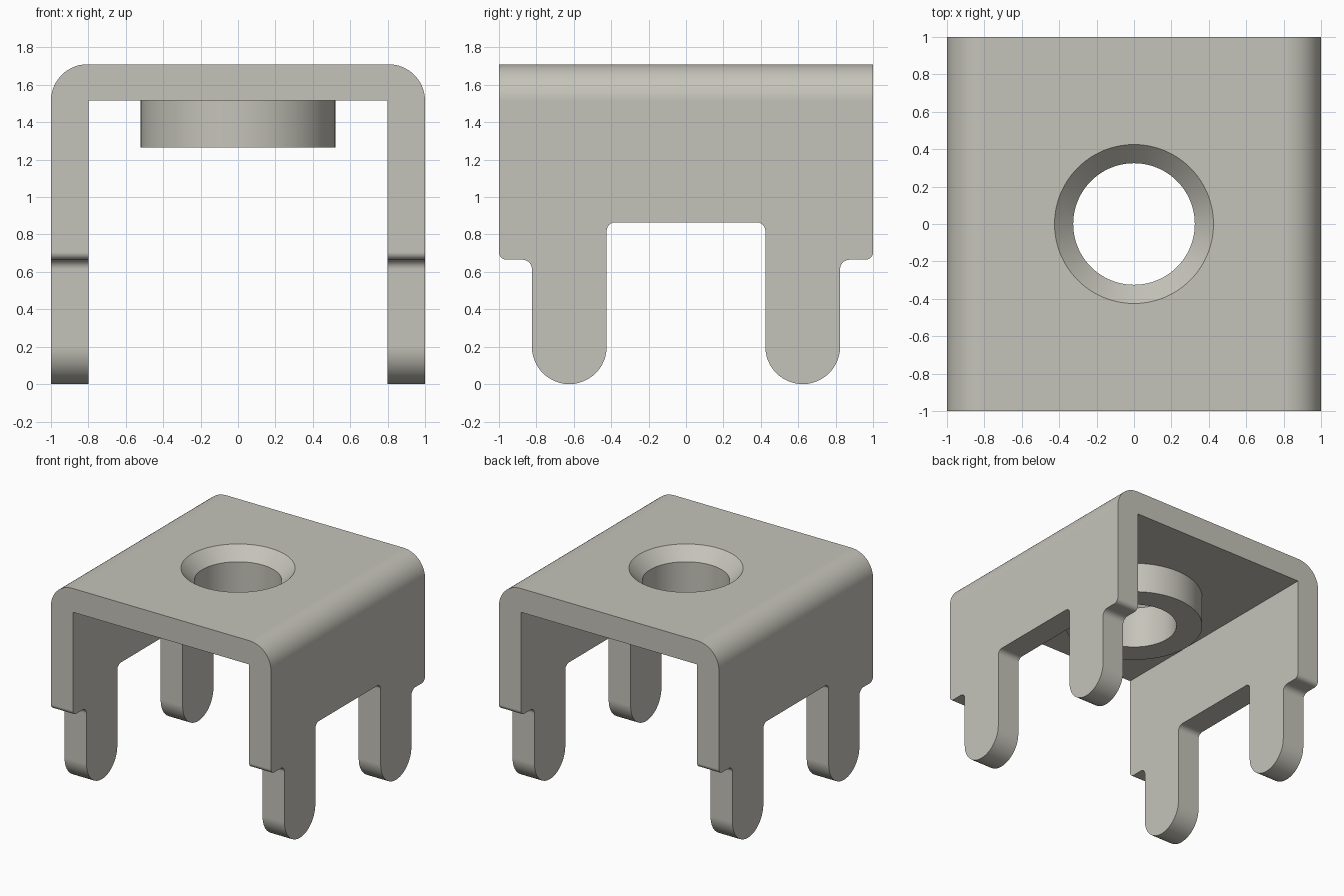
import bpy, bmesh, math
from mathutils import Vector

cube = bpy.data.objects.get("Cube")
if cube:
    bpy.data.objects.remove(cube, do_unlink=True)

# Single warm grey metal
metal = bpy.data.materials.new("warm_grey_metal")
metal.use_nodes = True
colour = (0.56, 0.55, 0.49, 1)
metal.diffuse_color = colour
metal.node_tree.nodes["Principled BSDF"].inputs["Base Color"].default_value = colour


def rounded(points, segments=12):
    """Closed 2D outline from (u, v, corner radius) points."""
    out = []
    for i, (u, v, r) in enumerate(points):
        p = Vector((u, v))
        if r == 0:
            out.append(p)
            continue
        a = (Vector(points[i - 1][:2]) - p).normalized()
        b = (Vector(points[(i + 1) % len(points)][:2]) - p).normalized()
        half = a.angle(b) / 2
        centre = p + (a + b).normalized() * r / math.sin(half)
        start = p + a * r / math.tan(half) - centre
        end = p + b * r / math.tan(half) - centre
        sweep = math.pi - 2 * half
        for k in range(segments + 1):
            t = k / segments
            out.append(centre + (start * math.sin((1 - t) * sweep)
                                 + end * math.sin(t * sweep)) / math.sin(sweep))
    return [p for i, p in enumerate(out) if (p - out[i - 1]).length > 1e-4]


def finish(name, bm):
    bmesh.ops.recalc_face_normals(bm, faces=bm.faces)
    mesh = bpy.data.meshes.new(name)
    bm.to_mesh(mesh)
    bm.free()
    mesh.materials.append(metal)
    obj = bpy.data.objects.new(name, mesh)
    bpy.context.collection.objects.link(obj)
    return obj


def prism(name, outline, place, direction):
    """Fill an outline and extrude it along a direction."""
    bm = bmesh.new()
    face = bm.faces.new([bm.verts.new(place(p)) for p in outline])
    new = bmesh.ops.extrude_face_region(bm, geom=[face])["geom"]
    bmesh.ops.translate(bm, vec=direction,
                        verts=[g for g in new if isinstance(g, bmesh.types.BMVert)])
    return finish(name, bm)


def lathe(name, profile, n=96):
    """Closed solid from stacked (radius, height) rings."""
    bm = bmesh.new()
    rings = [[bm.verts.new((r * math.cos(2 * math.pi * k / n),
                            r * math.sin(2 * math.pi * k / n), z)) for k in range(n)]
             for r, z in profile]
    for lo, hi in zip(rings, rings[1:]):
        for k in range(n):
            j = (k + 1) % n
            bm.faces.new((lo[k], lo[j], hi[j], hi[k]))
    bm.faces.new(rings[0])
    bm.faces.new(rings[-1])
    return finish(name, bm)


def mirrored(half):
    return half + [(-u, v, r) for u, v, r in reversed(half)]


# Bent sheet: U section with rounded outer bends
section = mirrored([(0.8, 1.515, 0), (0.8, -0.2, 0), (1, -0.2, 0), (1, 1.71, 0.195)])
bracket = prism("bracket", rounded(section, 16),
                lambda p: (p.x, -1.1, p.y), (0, 2.2, 0))

# Side outline: shoulders, round-ended legs and the gap between them
side = mirrored([(0.424, 0.865, 0.045), (0.424, 0, 0.2), (0.824, 0, 0.2),
                 (0.824, 0.665, 0.05), (1, 0.665, 0.04), (1, 1.9, 0)])
side_outline = prism("side_outline", rounded(side),
                     lambda p: (-1.2, p.x, p.y), (2.4, 0, 0))

# Collar under the top, and the countersunk through hole
collar = lathe("collar", [(0.522, 1.265), (0.522, 1.6)])
hole = lathe("hole", [(0.325, 1.1), (0.325, 1.61), (0.525, 1.81)])

helpers = [(side_outline, 'INTERSECT'), (collar, 'UNION'), (hole, 'DIFFERENCE')]
bpy.context.view_layer.objects.active = bracket
for helper, operation in helpers:
    mod = bracket.modifiers.new(helper.name, 'BOOLEAN')
    mod.operation = operation
    mod.solver = 'EXACT'
    mod.object = helper
    bpy.ops.object.modifier_apply(modifier=mod.name)
    bpy.data.objects.remove(helper, do_unlink=True)

# Smooth bends, crisp cut edges
bpy.ops.object.select_all(action='DESELECT')
bracket.select_set(True)
bpy.context.view_layer.objects.active = bracket
bpy.ops.object.shade_smooth_by_angle(angle=math.radians(30))
normals = bracket.modifiers.new("flat_face_normals", 'WEIGHTED_NORMAL')
normals.keep_sharp = True
normals.weight = 100
